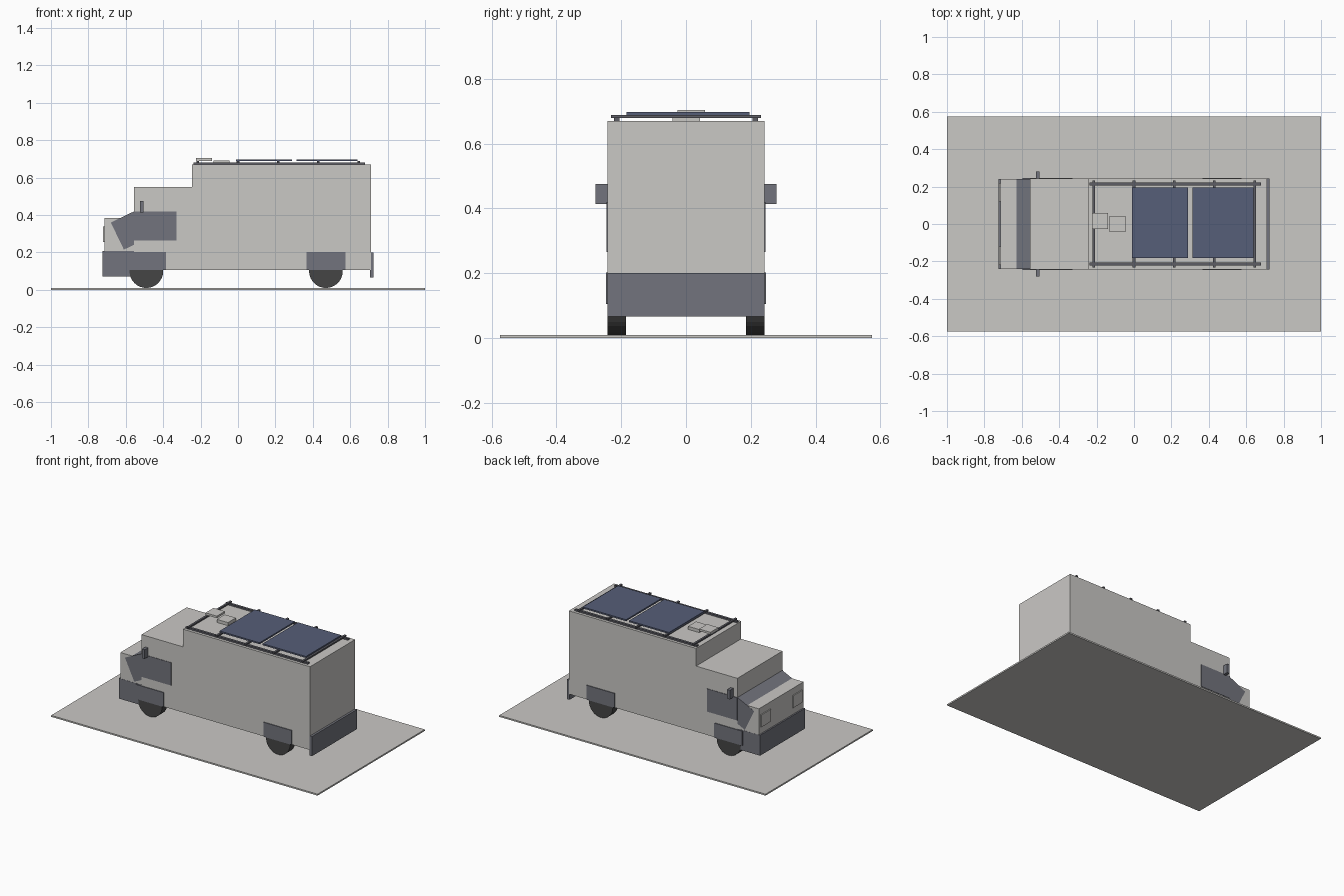
import bpy, bmesh
from math import pi
from mathutils import Matrix

cube = bpy.data.objects.get("Cube")
if cube:
    bpy.data.objects.remove(cube, do_unlink=True)


def material(name, rgb):
    m = bpy.data.materials.new(name)
    m.use_nodes = True
    m.diffuse_color = (*rgb, 1)
    m.node_tree.nodes["Principled BSDF"].inputs["Base Color"].default_value = (*rgb, 1)
    return m


PALE = material("pale grey paint", (0.59, 0.58, 0.56))
TRIM = material("slate trim", (0.17, 0.175, 0.205))
RACK = material("dark rack metal", (0.11, 0.11, 0.13))
TYRE = material("tyre rubber", (0.06, 0.06, 0.06))
SOLAR = material("solar blue", (0.093, 0.112, 0.188))


def finish(name, bm, mat):
    bmesh.ops.recalc_face_normals(bm, faces=bm.faces)
    mesh = bpy.data.meshes.new(name)
    bm.to_mesh(mesh)
    bm.free()
    mesh.materials.append(mat)
    obj = bpy.data.objects.new(name, mesh)
    bpy.context.collection.objects.link(obj)
    return obj


def box(name, xs, ys, zs, mat):
    """Box from its extents along each axis."""
    bm = bmesh.new()
    size = [b - a for a, b in (xs, ys, zs)]
    mid = [(a + b) / 2 for a, b in (xs, ys, zs)]
    bmesh.ops.create_cube(bm, size=1, matrix=Matrix.Translation(mid) @ Matrix.Diagonal((*size, 1)))
    return finish(name, bm, mat)


def prism(name, profile, half, mat):
    """Side profile (x, z) extruded across the full width."""
    bm = bmesh.new()
    face = bm.faces.new([bm.verts.new((x, -half, z)) for x, z in profile])
    out = bmesh.ops.extrude_face_region(bm, geom=[face])["geom"]
    bmesh.ops.translate(bm, vec=(0, 2 * half, 0), verts=[v for v in out if isinstance(v, bmesh.types.BMVert)])
    return finish(name, bm, mat)


def both_sides(name, xs, ys, zs, mat):
    box("right_" + name, xs, (-ys[1], -ys[0]), zs, mat)
    box("left_" + name, xs, ys, zs, mat)


# Ground slab
box("base_slab", (-1, 1), (-0.575, 0.575), (0, 0.01), PALE)

# Stepped cab and cargo body, then the hood
prism("van_body", [(-0.555, 0.105), (0.71, 0.105), (0.71, 0.67), (-0.245, 0.67),
                   (-0.245, 0.55), (-0.555, 0.55)], 0.242, PALE)
box("hood", (-0.715, -0.555), (-0.24, 0.24), (0.205, 0.385), PALE)
both_sides("headlight", (-0.722, -0.714), (0.12, 0.22), (0.255, 0.338), PALE)

# Tilted windscreen block running into the cab
prism("windscreen", [(-0.68, 0.36), (-0.61, 0.215), (-0.5, 0.268), (-0.5, 0.446)], 0.241, TRIM)

# Bumpers, side windows and mirrors
box("front_bumper", (-0.725, -0.55), (-0.241, 0.241), (0.07, 0.208), TRIM)
box("rear_bumper", (0.705, 0.725), (-0.242, 0.242), (0.067, 0.2), TRIM)
both_sides("cab_window", (-0.555, -0.33), (0.24, 0.245), (0.265, 0.42), TRIM)
both_sides("mirror", (-0.525, -0.505), (0.243, 0.28), (0.413, 0.475), TRIM)

# Wheels and the flat guards over them
for end, x in (("front", -0.49), ("rear", 0.47)):
    both_sides(end + "_wheel_guard", (x - 0.105, x + 0.105), (0.238, 0.247), (0.105, 0.203), TRIM)
    for side, s in (("right", -1), ("left", 1)):
        bm = bmesh.new()
        bmesh.ops.create_cone(bm, cap_ends=True, segments=32, radius1=0.09, radius2=0.09, depth=0.056,
                              matrix=Matrix.Translation((x, s * 0.214, 0.1)) @ Matrix.Rotation(pi / 2, 4, "X"))
        finish(f"{side}_{end}_wheel", bm, TYRE)

# Roof rack
both_sides("rack_rail", (-0.237, 0.68), (0.206, 0.223), (0.669, 0.681), RACK)
for i in range(5):
    x = -0.215 + i * 0.215
    box(f"rack_crossbar_{i + 1}", (x - 0.007, x + 0.007), (-0.232, 0.232), (0.679, 0.689), RACK)

# Solar panels and roof vents
for i, xs in enumerate(((-0.01, 0.29), (0.313, 0.638))):
    box(f"solar_panel_{i + 1}", xs, (-0.183, 0.196), (0.688, 0.698), SOLAR)
box("front_roof_vent", (-0.225, -0.14), (-0.027, 0.059), (0.69, 0.704), PALE)
box("rear_roof_vent", (-0.13, -0.046), (-0.042, 0.043), (0.668, 0.691), PALE)
